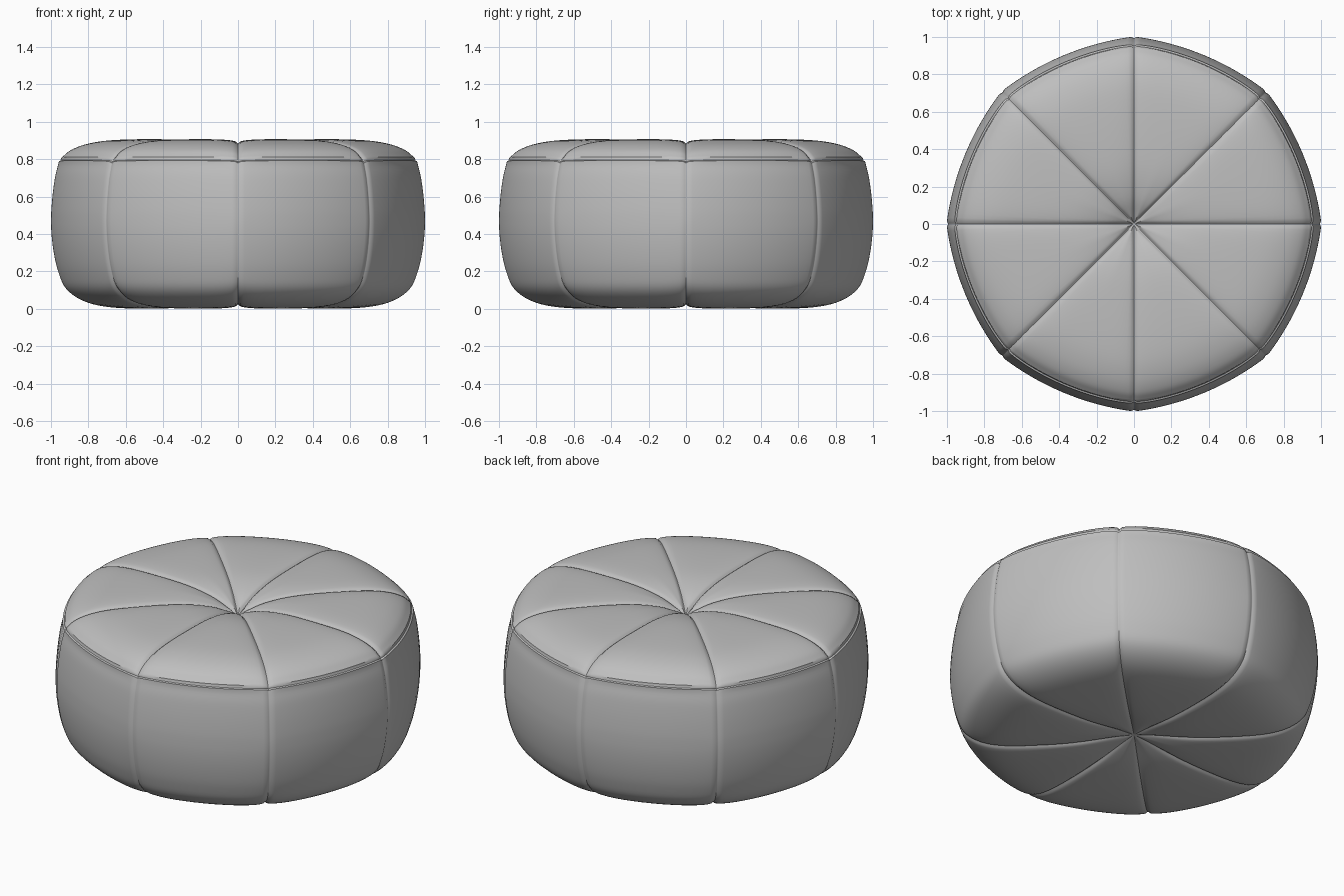
import bpy, bmesh, math
from mathutils import Vector

cube = bpy.data.objects.get("Cube")
if cube:
    bpy.data.objects.remove(cube, do_unlink=True)

PANELS = 8
HALF = math.pi / PANELS      # half the angle of one panel
STEPS = 10                   # columns per half panel, denser near the seams

# Seam profiles as (radius, height), from bottom centre to top centre
BODY = [(0, .06), (.1, .05), (.3, .024), (.5, .015), (.7, .021), (.83, .05),
        (.92, .11), (.963, .2), (.99, .32), (1.002, .45), (.997, .57),
        (.982, .69), (.962, .775)]
PIPING = [(.958, .785), (.949, .79), (.95, .797)]
TOP = [(.945, .803), (.9, .839), (.82, .869), (.7, .887), (.5, .892),
       (.3, .885), (.15, .859), (.05, .82), (0, .798)]


def smooth_path(points, cuts=5):
    """Catmull-Rom curve through the points."""
    p = [Vector(q) for q in points]
    p = [2 * p[0] - p[1]] + p + [2 * p[-1] - p[-2]]
    path = []
    for a, b, c, d in zip(p, p[1:], p[2:], p[3:]):
        for i in range(cuts):
            t = i / cuts
            path.append(.5 * (2 * b + (c - a) * t + (2 * a - 5 * b + 4 * c - d) * t ** 2
                              + (3 * b - a - 3 * c + d) * t ** 3))
    return path + [p[-2]]


def puffed(point, normal, delta):
    """Profile point pushed out into a stuffed panel, delta radians from a seam."""
    r, z = point
    d = r * math.sin(delta)
    puff = .015 * abs(normal.y) * (1 - math.exp(-d / .05))
    groove = .008 * math.exp(-(d / .009) ** 2)
    if z < .4:
        groove *= min(1, r / .3)
    moved = point + normal * (puff - groove)
    flat = 1 - .025 * (1 - (1 - delta / HALF) ** 2)
    return max(moved.x, 0) * flat, moved.y


# Columns around the cushion: angle and distance from the nearest seam
near = [HALF * (i / STEPS) ** 2 for i in range(STEPS + 1)]
columns = []
for k in range(PANELS):
    start = 2 * HALF * k
    columns += [(start + d, d) for d in near]
    columns += [(start + 2 * HALF - d, d) for d in reversed(near[1:-1])]

# Cushion skin
path = smooth_path(BODY) + [Vector(q) for q in PIPING] + smooth_path(TOP)
bm = bmesh.new()
rings = []
for i in range(1, len(path) - 1):
    tangent = (path[i + 1] - path[i - 1]).normalized()
    normal = Vector((tangent.y, -tangent.x))
    ring = []
    for angle, delta in columns:
        r, z = puffed(path[i], normal, delta)
        ring.append(bm.verts.new((r * math.cos(angle), r * math.sin(angle), z)))
    rings.append(ring)
bottom = bm.verts.new((0, 0, path[0].y))
top = bm.verts.new((0, 0, path[-1].y - .008))
count = len(columns)
for j in range(count):
    k = (j + 1) % count
    for low, high in zip(rings, rings[1:]):
        bm.faces.new((low[j], low[k], high[k], high[j]))
    bm.faces.new((bottom, rings[0][k], rings[0][j]))
    bm.faces.new((top, rings[-1][j], rings[-1][k]))
bmesh.ops.recalc_face_normals(bm, faces=bm.faces)

mesh = bpy.data.meshes.new("pouf_cushion")
bm.to_mesh(mesh)
bm.free()
cushion = bpy.data.objects.new("pouf_cushion", mesh)
bpy.context.collection.objects.link(cushion)

# Plain grey fabric
fabric = bpy.data.materials.new("grey_fabric")
fabric.use_nodes = True
grey = (.52, .52, .52, 1)
fabric.diffuse_color = grey
shader = next(n for n in fabric.node_tree.nodes if n.type == 'BSDF_PRINCIPLED')
shader.inputs["Base Color"].default_value = grey
mesh.materials.append(fabric)

# Soft shading with crisp seams
bpy.ops.object.select_all(action='DESELECT')
cushion.select_set(True)
bpy.context.view_layer.objects.active = cushion
bpy.ops.object.shade_smooth_by_angle(angle=math.radians(35))
